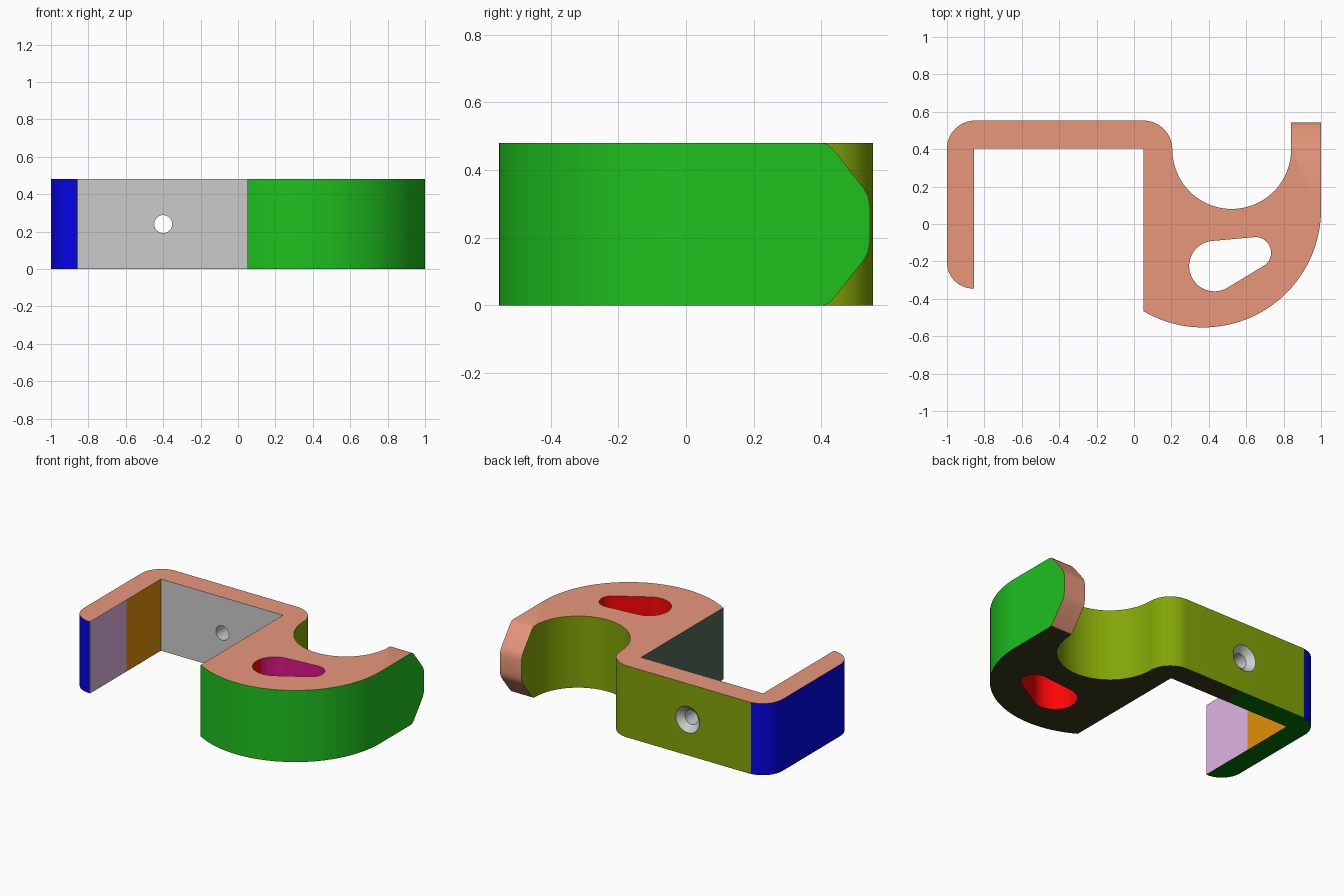
import bpy, bmesh
from math import sin, cos, radians, hypot, atan2, acos, degrees
from mathutils import Matrix, Vector

if "Cube" in bpy.data.objects:
    bpy.data.objects.remove(bpy.data.objects["Cube"])

H = 0.48   # overall height


def arc(cx, cy, r, a0, a1, n):
    return [(cx + r * cos(radians(a0 + (a1 - a0) * i / n)),
             cy + r * sin(radians(a0 + (a1 - a0) * i / n))) for i in range(n + 1)]


def finish(bm, name):
    bmesh.ops.recalc_face_normals(bm, faces=bm.faces)
    me = bpy.data.meshes.new(name)
    bm.to_mesh(me)
    bm.free()
    ob = bpy.data.objects.new(name, me)
    bpy.context.collection.objects.link(ob)
    return ob


def prism(name, pts, lo, hi, axis='Z'):
    """Extrude a closed 2D profile along Z (points are x, y) or X (points are y, z)."""
    bm = bmesh.new()
    put = (lambda p: (p[0], p[1], lo)) if axis == 'Z' else (lambda p: (lo, p[0], p[1]))
    face = bm.faces.new([bm.verts.new(put(p)) for p in pts])
    out = bmesh.ops.extrude_face_region(bm, geom=[face])
    step = Vector((0, 0, hi - lo)) if axis == 'Z' else Vector((hi - lo, 0, 0))
    bmesh.ops.translate(bm, verts=[v for v in out['geom'] if isinstance(v, bmesh.types.BMVert)], vec=step)
    return finish(bm, name)


def cone_y(name, x, z, y0, y1, r0, r1):
    bm = bmesh.new()
    m = Matrix.Translation((x, (y0 + y1) / 2, z)) @ Matrix.Rotation(radians(-90), 4, 'X')
    bmesh.ops.create_cone(bm, cap_ends=True, segments=40, radius1=r0, radius2=r1,
                          depth=y1 - y0, matrix=m)
    return finish(bm, name)


def cut(ob, cutter):
    cutter.hide_render = True
    mod = ob.modifiers.new(cutter.name, 'BOOLEAN')
    mod.operation, mod.solver, mod.object = 'DIFFERENCE', 'EXACT', cutter
    bpy.context.view_layer.objects.active = ob
    bpy.ops.object.modifier_apply(modifier=mod.name)
    bpy.data.objects.remove(cutter)


# Hook body: clip leg, back plate, round cradle, arm and curved belly
a_end = degrees(atan2(-0.542, -0.32)) # where the belly meets the inner wall
profile = ([(-0.855, 0.405), (-0.855, -0.345)]
           + arc(-0.86, -0.205, 0.14, 270, 180, 12)
           + arc(-0.85, 0.403, 0.15, 180, 90, 14)
           + arc(0.05, 0.398, 0.155, 90, 0, 14)
           + arc(0.5225, 0.398, 0.3175, 180, 360, 48)[1:]
           + [(0.84, 0.543), (1.0, 0.543)]
           + arc(0.37, 0.077, 0.63, 0, a_end, 48)
           + [(0.05, 0.405)])
hook = prism("hook_body", profile, 0, H)

# Tapered slot: hull of a large and a small circle
ax, ay, ar, bx, by, br = 0.43, -0.225, 0.135, 0.65, -0.153, 0.083
tilt = degrees(atan2(by - ay, bx - ax))
spread = degrees(acos((ar - br) / hypot(bx - ax, by - ay)))
slot = (arc(ax, ay, ar, tilt + spread, tilt + 360 - spread, 28)
        + arc(bx, by, br, tilt - spread, tilt + spread, 20))
cut(hook, prism("slot_cutter", slot, -0.1, H + 0.1))

# Countersunk screw hole
cut(hook, cone_y("hole_cutter", -0.4, 0.24, 0.3, 0.7, 0.048, 0.048))
cut(hook, cone_y("countersink_cutter", -0.4, 0.24, 0.513, 0.573, 0.048, 0.108))

# Softened chamfers above and below the arm tip
tip = [(0.40, 0.481), (0.42, 0.475), (0.435, 0.461), (0.525, 0.346), (0.537, 0.325),
       (0.544, 0.29), (0.60, 0.29), (0.60, 0.55), (0.40, 0.55)]
for name, pts in (("tip_top_cutter", tip),
                  ("tip_bottom_cutter", [(y, H - z) for y, z in tip])):
    cut(hook, prism(name, pts, 0.82, 1.1, 'X'))

# Surface colours
PALETTE = {
    "top": (0.91, 0.59, 0.48), "underside": (0.24, 0.23, 0.12), "leg_underside": (0.0, 0.45, 0.04),
    "belly": (0.14, 0.75, 0.14), "back": (0.51, 0.64, 0.06), "leg": (0.05, 0.05, 0.9),
    "inner_wall": (0.32, 0.42, 0.36), "leg_inside": (0.87, 0.70, 0.88),
    "leg_corner": (0.88, 0.56, 0.06), "slot": (1.0, 0.05, 0.05), "slot_back": (0.85, 0.11, 0.52)}
hook.data.materials.clear()
hook.data.materials.append(None)
index = {"plain": 0}
for name, rgb in PALETTE.items():
    mat = bpy.data.materials.new(name)
    mat.diffuse_color = tuple(c ** 2.2 for c in rgb) + (1,)
    mat.use_nodes = True
    mat.node_tree.nodes["Principled BSDF"].inputs["Base Color"].default_value = mat.diffuse_color
    hook.data.materials.append(mat)
    index[name] = len(index)


def region(c, n):
    if c.z > H - 0.005 and n.z > 0.9:
        return "top"
    if c.z < 0.005 and n.z < -0.9:
        return "leg_underside" if c.x < -0.38 else "underside"
    if 0.28 < c.x < 0.75 and -0.37 < c.y < -0.06:
        return "slot_back" if n.y < -0.3 else "slot"
    if c.x > 0.8 and c.y > 0.4 and abs(n.x) < 0.5:
        return "top"
    if c.x > 0.99 or (c.x > 0.055 and c.y < 0.1 and hypot(c.x - 0.37, c.y - 0.077) > 0.61):
        return "belly"
    if abs(c.x - 0.05) < 0.004 and n.x < -0.9:
        return "inner_wall"
    if abs(c.x + 0.855) < 0.004 and n.x > 0.9:
        return "leg_inside" if c.y < 0.04 else "leg_corner"
    if c.x < -0.86:
        return "leg"
    if n.y < -0.9 and abs(c.y - 0.405) < 0.01 and c.x < 0.05:
        return "plain"
    if abs(c.x + 0.4) < 0.11 and c.y > 0.405 and n.y < 0.95:
        return "plain"
    return "back"


bm = bmesh.new()
bm.from_mesh(hook.data)
# Split the leg's inner face and the underside where the colour changes
for test, co, no in (
        (lambda f: f.normal.x > 0.9 and abs(f.calc_center_median().x + 0.855) < 0.004, (0, 0.04, 0), (0, 1, 0)),
        (lambda f: f.normal.z < -0.9 and f.calc_center_median().z < 0.005, (-0.38, 0, 0), (1, 0, 0))):
    faces = [f for f in bm.faces if test(f)]
    edges = list({e for f in faces for e in f.edges})
    verts = list({v for f in faces for v in f.verts})
    bmesh.ops.bisect_plane(bm, geom=faces + edges + verts, plane_co=co, plane_no=no)
bm.normal_update()
for f in bm.faces:
    f.material_index = index[region(f.calc_center_median(), f.normal)]
bm.to_mesh(hook.data)
bm.free()

hook.select_set(True)
bpy.context.view_layer.objects.active = hook
bpy.ops.object.shade_smooth_by_angle(angle=radians(25))
